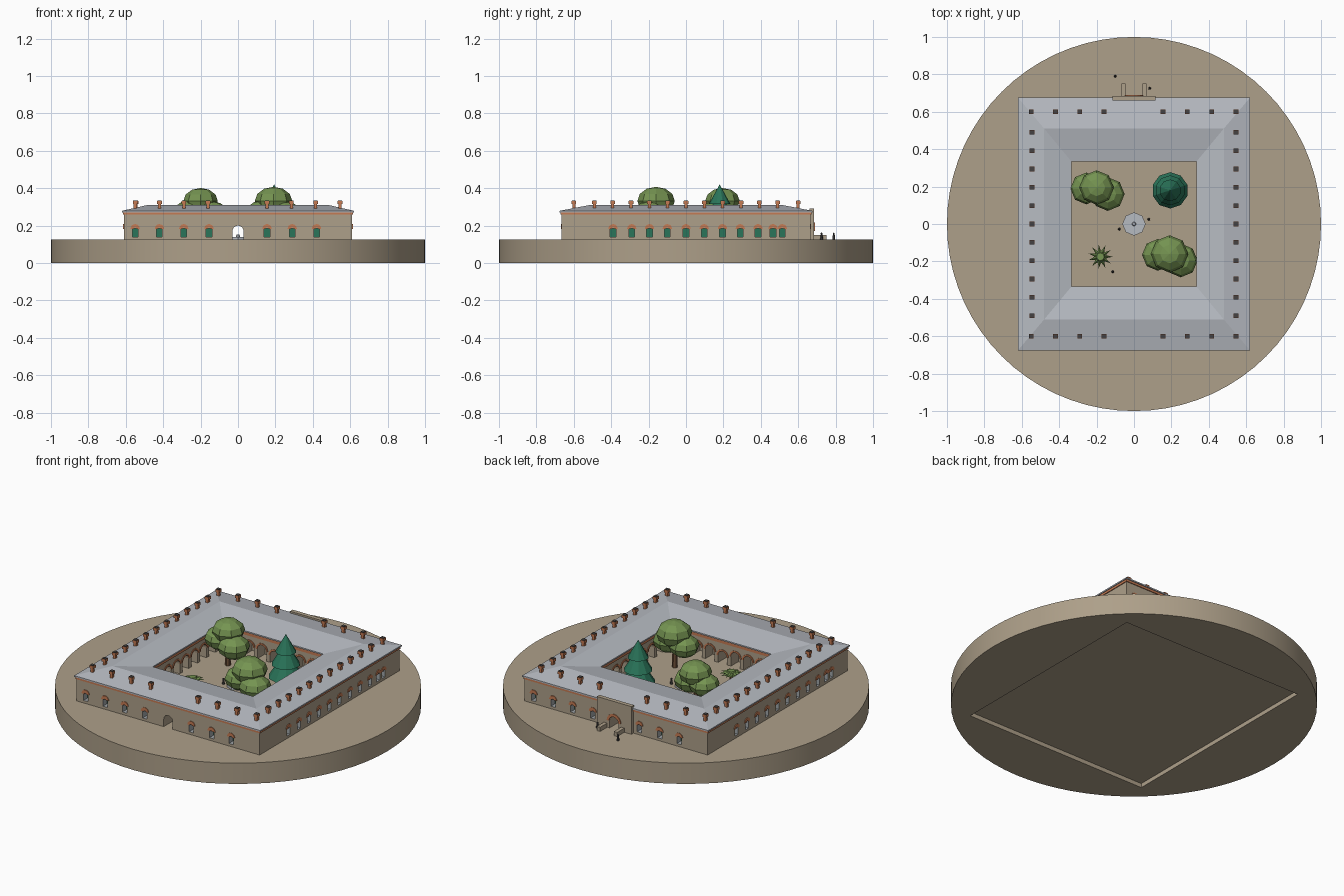
import bpy, bmesh, math
from mathutils import Matrix, Vector

if "Cube" in bpy.data.objects:
    bpy.data.objects.remove(bpy.data.objects["Cube"])


def mat(name, rgb):
    m = bpy.data.materials.new(name)
    m.diffuse_color = (*[(c / 255) ** 2.2 for c in rgb], 1)
    m.use_nodes = True
    m.node_tree.nodes["Principled BSDF"].inputs["Base Color"].default_value = m.diffuse_color
    return m


STONE = mat("sandstone", (172, 158, 136))
SLATE = mat("slate_grey", (181, 185, 192))
BRICK = mat("terracotta", (196, 122, 84))
LEAF = mat("leaf_green", (116, 146, 82))
PINE = mat("pine_green", (46, 116, 90))
BARK = mat("bark_brown", (112, 82, 60))
DARK = mat("charcoal", (70, 68, 68))
PANE = mat("pane_grey", (160, 165, 168))


def finish(name, bm, *mats):
    bmesh.ops.recalc_face_normals(bm, faces=bm.faces)
    me = bpy.data.meshes.new(name)
    bm.to_mesh(me)
    bm.free()
    for m in mats:
        me.materials.append(m)
    ob = bpy.data.objects.new(name, me)
    bpy.context.collection.objects.link(ob)
    return ob


def box(bm, x, y, z0, z1, sx, sy, mi=0):
    r = bmesh.ops.create_cube(bm, size=1, matrix=Matrix.Translation((x, y, (z0 + z1) / 2))
                              @ Matrix.Diagonal((sx, sy, z1 - z0, 1)))
    for f in {f for v in r["verts"] for f in v.link_faces}:
        f.material_index = mi


def cone(bm, x, y, z0, z1, r0, r1, n, mi=0):
    r = bmesh.ops.create_cone(bm, cap_ends=True, segments=n, radius1=r0, radius2=r1, depth=z1 - z0,
                              matrix=Matrix.Translation((x, y, (z0 + z1) / 2)))
    for f in {f for v in r["verts"] for f in v.link_faces}:
        f.material_index = mi


def prism(bm, pts, n0, n1, turn=0, u=0, side=0, end=0):
    """Facade outline (u, z) extruded along the outward direction of side `turn`."""
    rot = Matrix.Rotation(turn * math.pi / 2, 3, "Z")
    a, b = [[bm.verts.new(rot @ Vector((u + p, -n, z))) for p, z in pts] for n in (n0, n1)]
    for cap in (a, b):
        bm.faces.new(cap).material_index = end
    for i in range(len(pts)):
        j = (i + 1) % len(pts)
        bm.faces.new((a[i], a[j], b[j], b[i])).material_index = side


def arc(r, z, n=8):
    return [(r * math.cos(math.pi * i / n), z + r * math.sin(math.pi * i / n)) for i in range(n + 1)]


def arch(w, z0, zs):
    return [(-w, z0), (w, z0)] + arc(w, zs)


def arch_rim(ro, ri, z):
    return arc(ro, z) + arc(ri, z)[::-1]


def rect_ring(bm, loops):
    """Closed mitred section swept around a rectangle: loops of (half x, half y, z)."""
    rows = [[bm.verts.new((sx * x, sy * y, z)) for sx, sy in ((-1, -1), (1, -1), (1, 1), (-1, 1))]
            for x, y, z in loops]
    for a, b in zip(rows, rows[1:] + rows[:1]):
        for i in range(4):
            j = (i + 1) % 4
            bm.faces.new((a[i], a[j], b[j], b[i]))


def cut(ob, cutter):
    m = ob.modifiers.new("cut", "BOOLEAN")
    m.object, m.solver, m.operation = cutter, "EXACT", "DIFFERENCE"
    dg = bpy.context.evaluated_depsgraph_get()
    me = bpy.data.meshes.new_from_object(ob.evaluated_get(dg))
    ob.modifiers.clear()
    ob.data = me
    bpy.data.objects.remove(cutter)


G = 0.125                       # ground level
HX, HY, CY = 0.61, 0.665, 0.35  # outer walls and courtyard

# Round base with a shallow pocket underneath
bm = bmesh.new()
cone(bm, 0, 0, 0, G, 1, 1, 72)
base = finish("ground_disc", bm, STONE)
bm = bmesh.new()
box(bm, 0, 0, -0.1, 0.025, 2 * HX, 2 * HY)
cut(base, finish("pocket_cutter", bm, STONE))
bpy.context.view_layer.objects.active = base
base.select_set(True)
bpy.ops.object.shade_smooth_by_angle(angle=math.radians(30))
base.select_set(False)

# Walls with cut windows, courtyard arcade and through passage
long_u = (-0.55, -0.42, -0.29, -0.155, 0.155, 0.29, 0.42)
side_u = (-0.39, -0.29, -0.195, -0.1, 0, 0.097, 0.195, 0.29, 0.385, 0.465, 0.515)
arcade_u = [0.085 * i for i in range(-3, 4)]
bm = bmesh.new()
rect_ring(bm, [(HX, HY, 0.115), (HX, HY, 0.275), (CY, CY, 0.275), (CY, CY, 0.115)])
walls = finish("walls", bm, STONE, PANE, PINE)
cb, rb = bmesh.new(), bmesh.new()
for t in range(4):
    d, us = (HX, side_u) if t % 2 else (HY, long_u)
    for u in us:
        prism(cb, [(-0.015, 0.14), (0.015, 0.14), (0.015, 0.185), (-0.015, 0.185)],
              d - 0.04, d + 0.05, t, u, side=1, end=2)
        prism(rb, arch_rim(0.025, 0.007, 0.183), d - 0.002, d + 0.004, t, u)
    for u in arcade_u:
        if t % 2 or abs(u) > 0.01:
            prism(cb, arch(0.03, 0.1, 0.185), CY - 0.05, CY + 0.07, t, u)
        prism(rb, arch_rim(0.04, 0.03, 0.185 if t % 2 or abs(u) > 0.01 else 0.17), CY - 0.004, CY + 0.002, t, u)
prism(cb, arch(0.03, 0.1, 0.17), -0.8, 0.8)
cut(walls, finish("opening_cutter", cb, STONE, PANE, PINE))
finish("arch_trims", rb, BRICK)

# Cornice bands under the eaves
bm = bmesh.new()
rect_ring(bm, [(HX + .005, HY + .005, .258), (HX + .005, HY + .005, .272), (HX - .01, HY - .01, .272), (HX - .01, HY - .01, .258)])
rect_ring(bm, [(CY - .006, CY - .006, .25), (CY - .006, CY - .006, .272), (CY + .01, CY + .01, .272), (CY + .01, CY + .01, .25)])
finish("cornice", bm, BRICK)

# Hipped ring roof
bm = bmesh.new()
rect_ring(bm, [(.62, .675, .271), (.62, .675, .279), (.48, .51, .311), (.335, .335, .279), (.335, .335, .271)])
finish("roof", bm, SLATE)

# Chimneys
bm = bmesh.new()
spots = [(x, s * 0.6) for x in (-.55, -.42, -.29, -.16, .155, .285, .415, .545) for s in (-1, 1)]
spots += [(s * 0.545, i * 0.098) for i in range(-5, 6) for s in (-1, 1)]
for x, y in spots:
    box(bm, x, y, .28, .318, .016, .016, 0)
    box(bm, x, y, .316, .332, .025, .025, 0)
    box(bm, x, y, .330, .335, .021, .021, 1)
finish("chimneys", bm, BRICK, DARK)

# Gate portal at the back with its low flanking walls
bm = bmesh.new()
outline = [(.115, .12), (.115, .292), (-.115, .292), (-.115, .12), (-.03, .12)] + arc(.03, .17)[::-1] + [(.03, .12)]
prism(bm, outline, HY - 0.005, HY + 0.02, 2)
for s in (-1, 1):
    box(bm, s * 0.057, 0.715, G - .005, 0.15, 0.022, 0.075)
finish("gate_portal", bm, STONE)
bm = bmesh.new()
prism(bm, arch_rim(0.047, 0.031, 0.17), HY + 0.018, HY + 0.025, 2)
finish("gate_arch_trim", bm, BRICK)

# Fountain
bm = bmesh.new()
cone(bm, 0, 0, G - .005, 0.14, 0.062, 0.062, 8)
cone(bm, 0, 0, 0.14, 0.152, 0.012, 0.008, 8)
finish("fountain", bm, SLATE)


# Broadleaf trees made of faceted clumps
def tree(name, x, y, clumps):
    bm = bmesh.new()
    cone(bm, x, y, G - .005, 0.3, 0.016, 0.012, 6, 1)
    for dx, dy, z, r in clumps:
        bmesh.ops.create_uvsphere(bm, u_segments=8, v_segments=6, radius=r,
                                  matrix=Matrix.Translation((x + dx, y + dy, z)) @ Matrix.Diagonal((1, 1, 0.75, 1)))
    finish(name, bm, LEAF, BARK)


tree("tree_back_left", -0.2, 0.19, [(0, 0.005, .332, .092), (-.055, 0, .275, .085), (.06, -.03, .262, .09)])
tree("tree_front_right", 0.19, -0.165, [(0, 0.005, .332, .1), (-.062, 0, .27, .085), (.06, -.03, .262, .09)])

# Conifer in three tiers
bm = bmesh.new()
cone(bm, .193, .18, G - .005, .2, .016, .014, 6, 1)
for z0, z1, r, rt in ((.165, .27, .097, .03), (.24, .34, .08, .02), (.315, .42, .058, 0)):
    cone(bm, .193, .18, z0, z1, r, rt, 10)
finish("conifer", bm, PINE, BARK)

# Small spiky palm
bm = bmesh.new()
cone(bm, -.18, -.175, G - .005, .19, .012, .009, 6, 1)
cone(bm, -.18, -.175, .175, .2, .036, .02, 11)
for i in range(11):
    a = i * math.tau / 11
    bmesh.ops.create_cone(bm, cap_ends=True, segments=4, radius1=.011, radius2=0, depth=.05,
                          matrix=Matrix.Translation((-.18, -.175, .184)) @ Matrix.Rotation(a, 4, "Z")
                          @ Matrix.Translation((.042, 0, 0)) @ Matrix.Rotation(math.radians(100), 4, "Y"))
finish("palm", bm, LEAF, BARK)

# Tiny visitors
bm = bmesh.new()
for x, y in ((-.1, .79), (.083, .725), (.08, .025), (-.078, -.027), (-.113, -.255)):
    cone(bm, x, y, G - .003, .152, .008, .005, 6)
    bmesh.ops.create_icosphere(bm, subdivisions=1, radius=.006, matrix=Matrix.Translation((x, y, .157)))
finish("visitors", bm, DARK)
